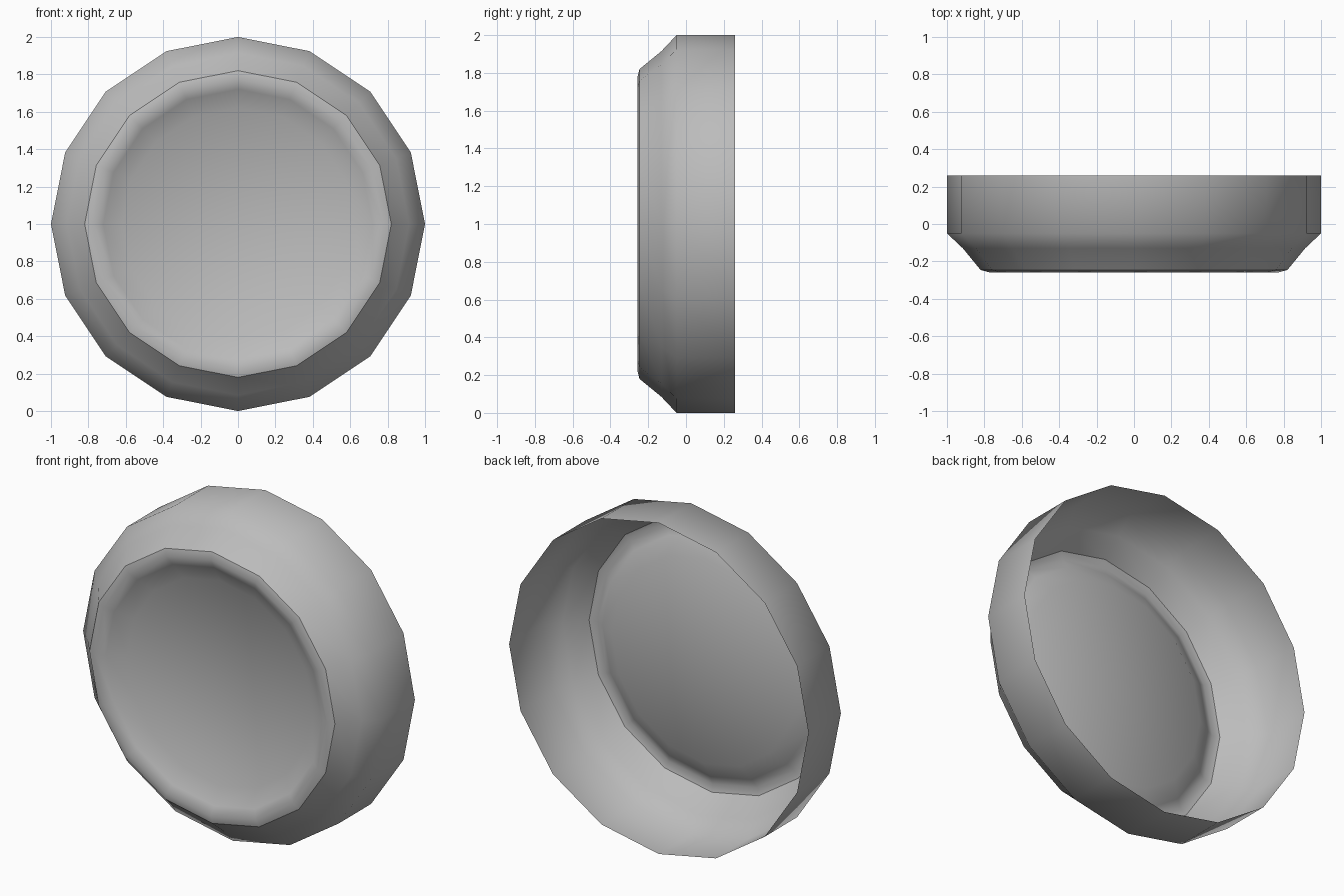
import bpy, bmesh, math

if "Cube" in bpy.data.objects:
    bpy.data.objects.remove(bpy.data.objects["Cube"])

SIDES = 16

def lathe(name, profile, centre=None):
    """Spin (radius, y) points around the y axis through z = 1."""
    bm = bmesh.new()
    rings = []
    for r, y in profile:
        ring = []
        for i in range(SIDES):
            a = 2 * math.pi * i / SIDES
            ring.append(bm.verts.new((r * math.cos(a), y, 1 + r * math.sin(a))))
        rings.append(ring)
    for a, b in zip(rings, rings[1:]):
        for i in range(SIDES):
            j = (i + 1) % SIDES
            bm.faces.new((a[i], b[i], b[j], a[j]))
    # dished centre as a fan
    if centre is not None:
        c = bm.verts.new((0, centre, 1))
        for i in range(SIDES):
            bm.faces.new((rings[-1][i], c, rings[-1][(i + 1) % SIDES]))
    bmesh.ops.recalc_face_normals(bm, faces=bm.faces)
    # front-facing shell: normals outward / towards -y
    if sum(f.normal.y * f.calc_area() for f in bm.faces) > 0:
        bmesh.ops.reverse_faces(bm, faces=bm.faces)
    for f in bm.faces:
        f.smooth = True
    me = bpy.data.meshes.new(name)
    bm.to_mesh(me)
    bm.free()
    # darker grey finish
    mat = bpy.data.materials.get("grey") or bpy.data.materials.new("grey")
    mat.diffuse_color = (0.5, 0.5, 0.5, 1)
    mat.use_nodes = True
    mat.node_tree.nodes["Principled BSDF"].inputs["Base Color"].default_value = mat.diffuse_color
    me.materials.append(mat)
    ob = bpy.data.objects.new(name, me)
    bpy.context.collection.objects.link(ob)
    return ob

# Outer wall with bevelled front, open at the back
lathe("outer_shell", [(1.0, 0.26), (1.0, -0.05), (0.915, -0.13), (0.82, -0.246)])

# Front panel: slight raised lip, sloped band, shallow dished centre
lathe("front_dish", [(0.82, -0.246), (0.775, -0.258), (0.72, -0.232), (0.62, -0.175)], centre=-0.165)
